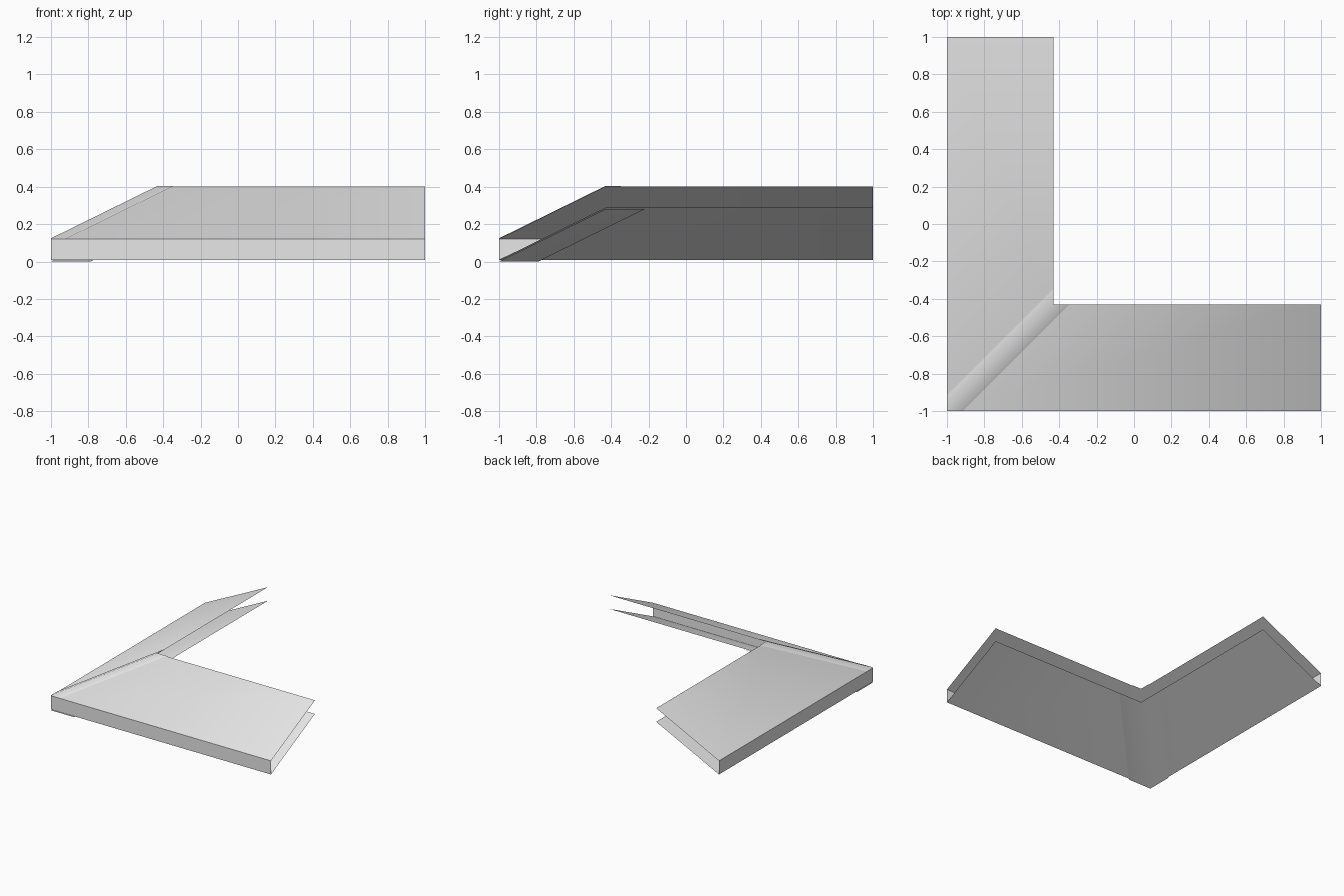
import bpy
import bmesh

cube = bpy.data.objects.get("Cube")
if cube:
    bpy.data.objects.remove(cube)

OUTER, INNER, END = -1.0, -0.43, 1.0
RISE = 0.28          # height gained from eave to upper edge
LOW, HIGH = 0.008, 0.12   # eave heights of lower and upper sheets

grey = bpy.data.materials.new("light_grey")
grey.use_nodes = True
grey.diffuse_color = (0.8, 0.8, 0.8, 1)
grey.node_tree.nodes["Principled BSDF"].inputs["Base Color"].default_value = (0.8, 0.8, 0.8, 1)


def corner_part(name, outline, smooth=True, flip=False):
    """Build one wing's quad and its twin across the diagonal, joined at the corner."""
    bm = bmesh.new()
    for twin in (False, True):
        pts = [(y, x, z) if twin else (x, y, z) for x, y, z in outline]
        if twin != flip:
            pts.reverse()
        bm.faces.new([bm.verts.new(p) for p in pts])
    bmesh.ops.remove_doubles(bm, verts=bm.verts, dist=0.0001)
    for f in bm.faces:
        f.smooth = smooth
    mesh = bpy.data.meshes.new(name)
    bm.to_mesh(mesh)
    bm.free()
    mesh.materials.append(grey)
    obj = bpy.data.objects.new(name, mesh)
    bpy.context.collection.objects.link(obj)
    return obj


def slope(eave_z, eave_end, top_end):
    """Sloped quad running from the diagonal fold out along one wing."""
    top_z = eave_z + RISE
    return [(OUTER, OUTER, eave_z), (eave_end, OUTER, eave_z),
            (top_end, INNER, top_z), (INNER, INNER, top_z)]


# Upper and lower roof sheets
corner_part("upper_roof_sheet", slope(HIGH, END, END))
corner_part("lower_roof_sheet", slope(LOW, END, END), flip=True)

# Folded strips covering the diagonal joint
corner_part("hip_cap", slope(HIGH + 0.004, OUTER + 0.085, INNER + 0.085))
corner_part("hip_soffit_strip", slope(LOW - 0.008, OUTER + 0.21, INNER + 0.21), flip=True)

# Vertical eave boards along both outer edges
corner_part("eave_fascia", [(OUTER, OUTER, LOW), (END, OUTER, LOW),
                            (END, OUTER, HIGH), (OUTER, OUTER, HIGH)], smooth=False)
